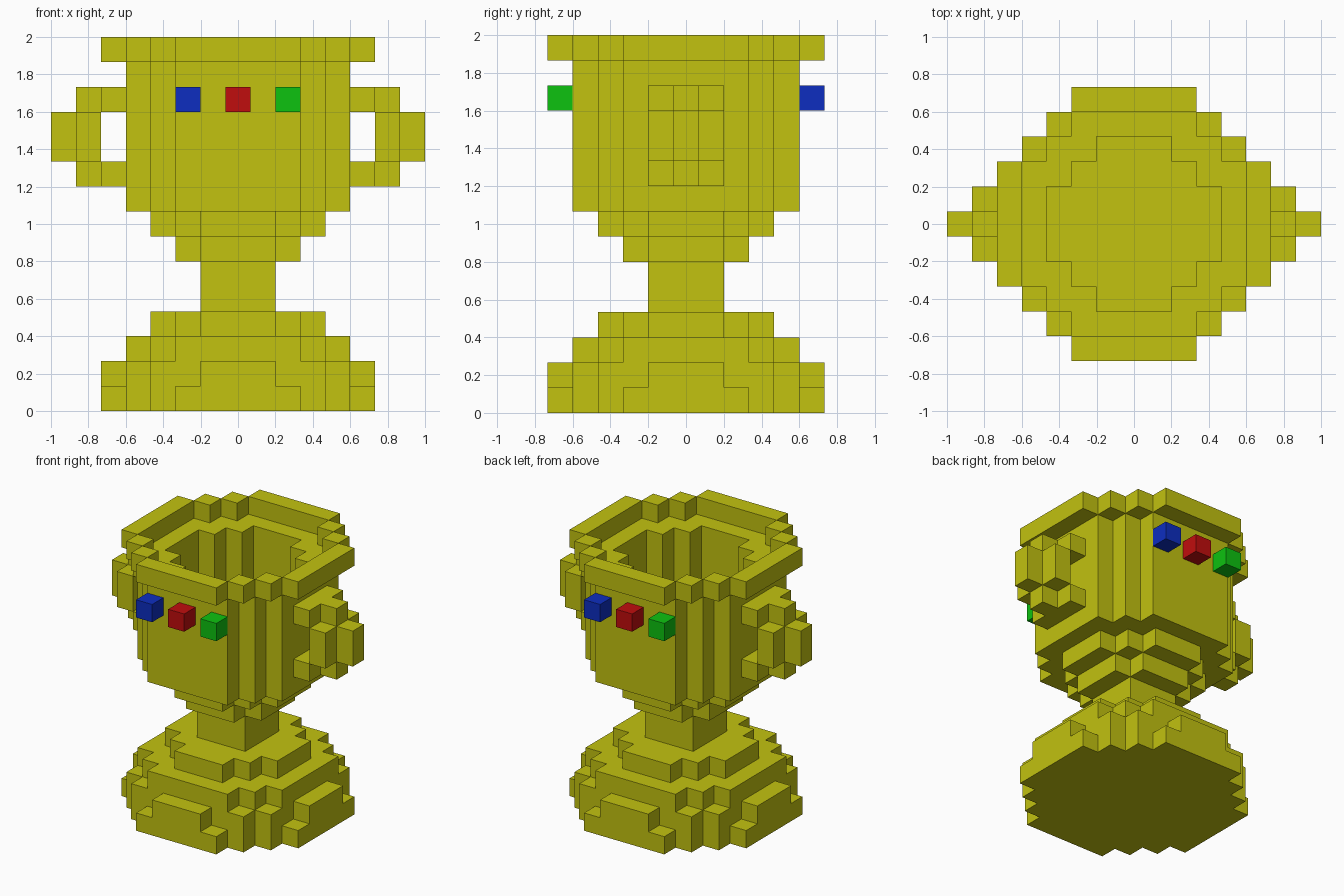
import bpy
import bmesh

cube = bpy.data.objects.get("Cube")
if cube:
    bpy.data.objects.remove(cube, do_unlink=True)

U = 2 / 15  # block size


def material(name, rgb):
    m = bpy.data.materials.new(name)
    m.use_nodes = True
    colour = (*rgb, 1)
    m.diffuse_color = colour
    bsdf = next(n for n in m.node_tree.nodes if n.type == "BSDF_PRINCIPLED")
    bsdf.inputs["Base Color"].default_value = colour
    return m


GOLD = material("gold", (0.54, 0.54, 0.005))
BLUE = material("blue", (0.004, 0.027, 0.53))
RED = material("red", (0.53, 0.004, 0.004))
GREEN = material("green", (0.004, 0.54, 0.005))

# Largest |x| + |y| kept in a stepped disc of each radius
CORNER = {1: 2, 2: 3, 3: 4, 4: 6, 5: 7}


def disc(r):
    span = range(-r, r + 1)
    return {(x, y) for x in span for y in span if abs(x) + abs(y) <= CORNER[r]}


def layers(plan, *levels):
    return {(x, y, z) for x, y in plan for z in levels}


def build(name, cells, mat):
    """Make one mesh from the exposed sides of a set of blocks."""
    bm = bmesh.new()
    verts = {}

    def vert(p):
        if p not in verts:
            verts[p] = bm.verts.new(((p[0] - 0.5) * U, (p[1] - 0.5) * U, p[2] * U))
        return verts[p]

    for cell in sorted(cells):
        for axis in range(3):
            a, b = (axis + 1) % 3, (axis + 2) % 3
            for side in (0, 1):
                neighbour = list(cell)
                neighbour[axis] += 2 * side - 1
                if tuple(neighbour) in cells:
                    continue
                corners = []
                for da, db in ((0, 0), (1, 0), (1, 1), (0, 1)):
                    p = list(cell)
                    p[axis] += side
                    p[a] += da
                    p[b] += db
                    corners.append(vert(tuple(p)))
                bm.faces.new(corners if side else corners[::-1])
    mesh = bpy.data.meshes.new(name)
    bm.to_mesh(mesh)
    bm.free()
    mesh.materials.append(mat)
    obj = bpy.data.objects.new(name, mesh)
    bpy.context.collection.objects.link(obj)
    return obj


# Stepped foot, with the ends of its four sides notched on the second layer
notched = {(x, y) for x, y in disc(5)
           if (max(abs(x), abs(y)), min(abs(x), abs(y))) != (5, 2)}
build("base", layers(disc(5), 0) | layers(notched, 1)
      | layers(disc(4), 2) | layers(disc(3), 3), GOLD)

build("stem", layers(disc(1), 4, 5), GOLD)

# Bowl: solid stepped floor, then hollow wall
build("bowl", layers(disc(2), 6) | layers(disc(3), 7)
      | layers(disc(4) - disc(3), *range(8, 14)), GOLD)

build("rim", layers(disc(5) - disc(4), 14), GOLD)

# Handles: arms above and below an outer grip
arm = {(5, -1), (5, 0), (5, 1), (6, 0)}
grip = {(6, -1), (6, 0), (6, 1), (7, 0)}
handle = layers(arm, 9, 12) | layers(grip, 10, 11)
for name, s in (("left_handle", 1), ("right_handle", -1)):
    build(name, {(s * x, y, z) for x, y, z in handle}, GOLD)

# Jewels on the front and back, turned half a circle from each other
for place, s in (("front", 1), ("back", -1)):
    for colour, x, mat in (("blue", -2, BLUE), ("red", 0, RED), ("green", 2, GREEN)):
        build(f"{place}_{colour}_jewel", {(s * x, -5 * s, 12)}, mat)
